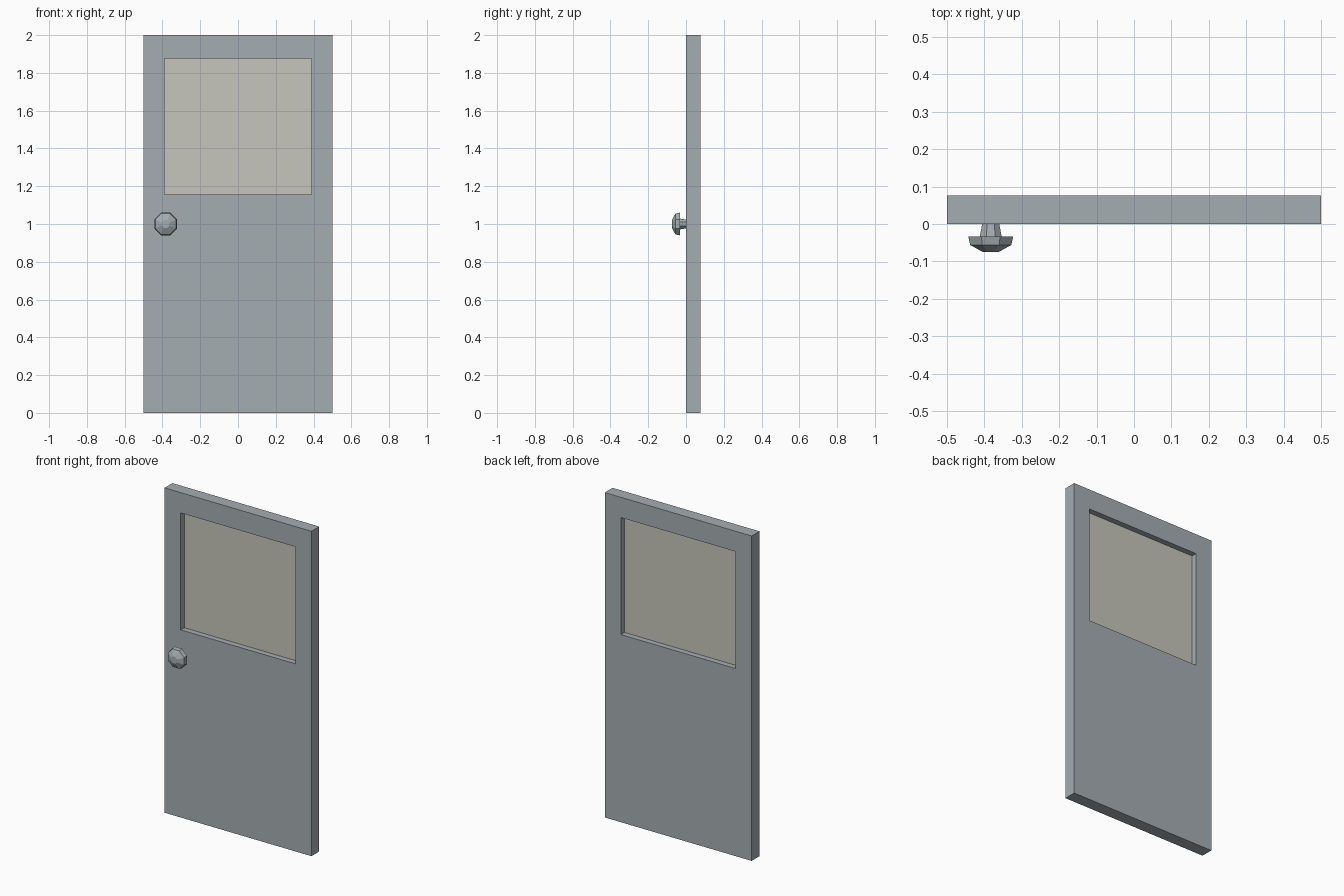
import bpy, math
from mathutils import Vector

if "Cube" in bpy.data.objects:
    bpy.data.objects.remove(bpy.data.objects["Cube"])


def material(name, srgb):
    m = bpy.data.materials.new(name)
    lin = [((c / 255 + 0.055) / 1.055) ** 2.4 for c in srgb]
    m.diffuse_color = (*lin, 1.0)
    m.use_nodes = True
    m.node_tree.nodes["Principled BSDF"].inputs["Base Color"].default_value = m.diffuse_color
    return m


def mesh_object(name, verts, faces, mat):
    me = bpy.data.meshes.new(name)
    me.from_pydata(verts, [], faces)
    me.materials.append(mat)
    ob = bpy.data.objects.new(name, me)
    bpy.context.collection.objects.link(ob)
    return ob


def box(name, lo, hi, mat):
    bpy.ops.mesh.primitive_cube_add(size=1, location=(Vector(lo) + Vector(hi)) / 2)
    ob = bpy.context.object
    ob.name = name
    ob.scale = Vector(hi) - Vector(lo)
    bpy.ops.object.transform_apply(location=True, rotation=False, scale=True)
    ob.data.materials.append(mat)
    return ob


steel = material("grey_blue_paint", (165, 173, 178))
glass = material("pale_warm_glass", (198, 198, 188))

T = 0.076                      # door thickness
WX, WZ0, WZ1 = 0.39, 1.155, 1.875   # window opening

# Door slab: front and back rings around the opening, joined by walls
outer = [(-0.5, 0), (0.5, 0), (0.5, 2), (-0.5, 2)]
inner = [(-WX, WZ0), (WX, WZ0), (WX, WZ1), (-WX, WZ1)]
verts = [(x, y, z) for y in (0, T) for ring in (outer, inner) for x, z in ring]
faces = []
for i in range(4):
    j = (i + 1) % 4
    faces += [(i, j, 4 + j, 4 + i),               # front
              (8 + j, 8 + i, 12 + i, 12 + j),     # back
              (j, i, 8 + i, 8 + j),               # outer edge
              (4 + i, 4 + j, 12 + j, 12 + i)]     # opening reveal
mesh_object("door_slab", verts, faces, steel)

# Window pane set at mid depth
box("window_pane", (-WX, T / 2 - 0.003, WZ0), (WX, T / 2 + 0.003, WZ1), glass)

# Door knob: eight-sided lathe, flats facing up; (y, half width across flats)
profile = [(0.0, 0.023), (-0.033, 0.029), (-0.033, 0.06),
           (-0.056, 0.055), (-0.075, 0.021)]
N = 8
kv = []
for y, a in profile:
    r = a / math.cos(math.pi / N)
    for k in range(N):
        t = (k + 0.5) * 2 * math.pi / N
        kv.append((-0.383 + r * math.cos(t), y, 1.0 + r * math.sin(t)))
kf = [(s * N + k, s * N + (k + 1) % N, (s + 1) * N + (k + 1) % N, (s + 1) * N + k)
      for s in range(len(profile) - 1) for k in range(N)]
kf.append(tuple(range(4 * N, 5 * N)))
kf.append(tuple(reversed(range(N))))
mesh_object("door_knob", kv, kf, steel)
